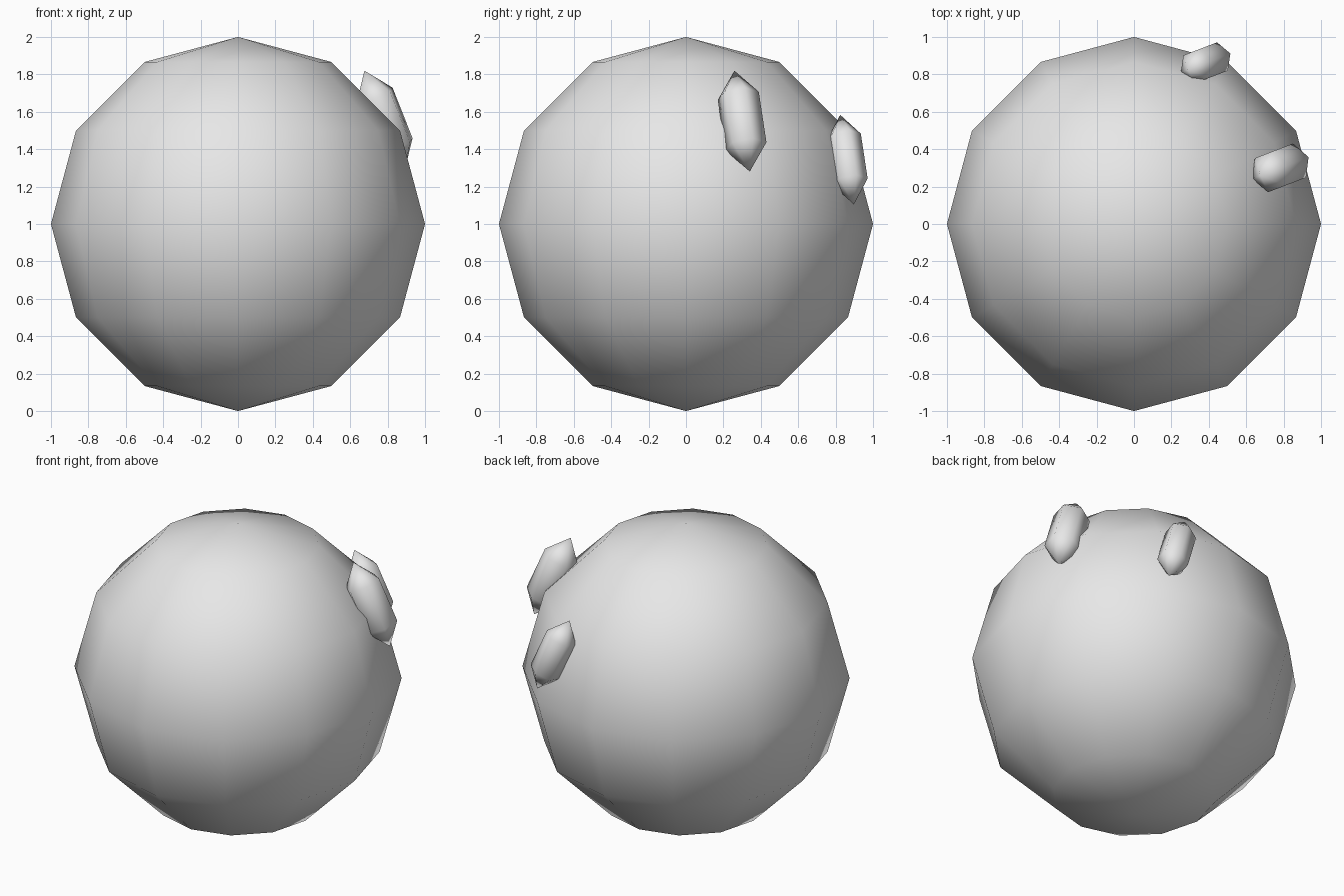
import bpy, bmesh, math
from mathutils import Matrix

if "Cube" in bpy.data.objects:
    bpy.data.objects.remove(bpy.data.objects["Cube"])

grey = bpy.data.materials.new("plain_grey")
grey.diffuse_color = (0.8, 0.8, 0.8, 1)
grey.use_nodes = True
grey.node_tree.nodes["Principled BSDF"].inputs["Base Color"].default_value = grey.diffuse_color


def ball(name, segments, rings, scale, location, rotation=(0, 0, 0)):
    """Smooth low-poly globe, stretched by scale, with a corner on its local x axis."""
    bm = bmesh.new()
    bmesh.ops.create_uvsphere(bm, u_segments=segments, v_segments=rings, radius=1,
                              matrix=Matrix.Rotation(math.pi / 2, 4, 'Z'))
    bmesh.ops.scale(bm, vec=scale, verts=bm.verts)
    bmesh.ops.recalc_face_normals(bm, faces=bm.faces)
    for f in bm.faces:
        f.smooth = True
    mesh = bpy.data.meshes.new(name)
    bm.to_mesh(mesh)
    bm.free()
    mesh.materials.append(grey)
    obj = bpy.data.objects.new(name, mesh)
    obj.location = location
    obj.rotation_euler = [math.radians(a) for a in rotation]
    bpy.context.collection.objects.link(obj)
    return obj


# Main round body
ball("body", 12, 6, (1, 1, 1), (0, 0, 1))

# Two stretched eyes, parallel, leaning back against the body
lean = (0, -23, 21)
ball("right_eye", 6, 3, (0.13, 0.13, 0.293), (0.783, 0.30, 1.55), lean)
ball("left_eye", 6, 3, (0.114, 0.108, 0.26), (0.383, 0.861, 1.344), lean)
